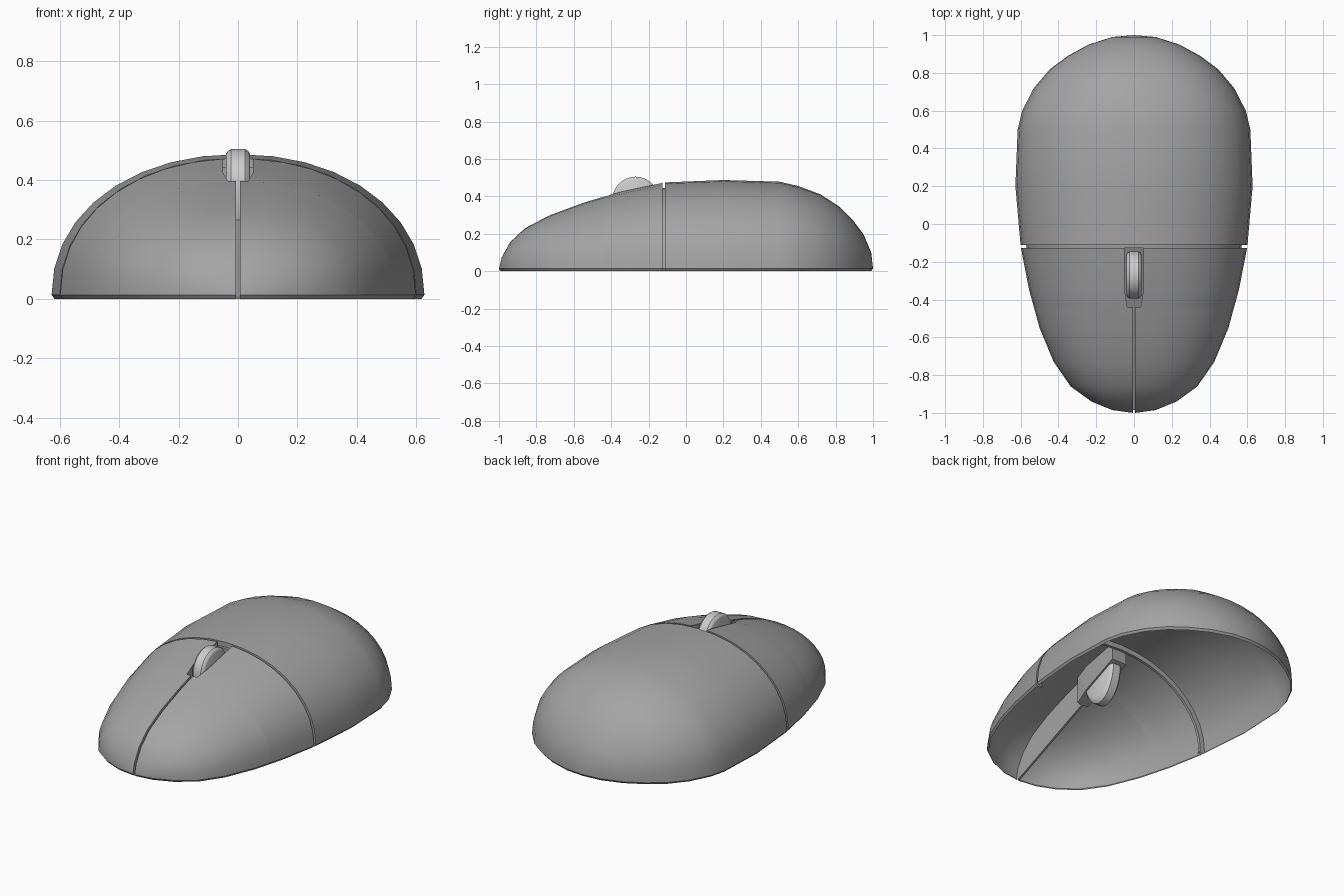
import bpy, bmesh, math

if "Cube" in bpy.data.objects:
    bpy.data.objects.remove(bpy.data.objects["Cube"])

# Body stations: y, half width, crown height
BODY = [(-1, 0, 0), (-.985, .115, .075), (-.94, .225, .155), (-.86, .335, .23),
        (-.73, .425, .298), (-.55, .50, .365), (-.35, .555, .425), (-.12, .600, .474),
        (.2, .628, .487), (.5, .616, .478), (.6, .592, .455), (.72, .53, .41),
        (.82, .445, .345), (.89, .35, .275), (.95, .24, .195), (.99, .115, .10), (1, 0, 0)]
GAP, SPLIT, N, LIP = .006, -.119, 2.1, .013
FRONT, REAR = SPLIT - .007, SPLIT + .007      # the two sides of the cross groove
DEPTH = .03

dark_grey = bpy.data.materials.new("dark_grey")
dark_grey.diffuse_color = (.37, .37, .37, 1)
dark_grey.use_nodes = True
dark_grey.node_tree.nodes["Principled BSDF"].inputs["Base Color"].default_value = dark_grey.diffuse_color


def station(y):
    for (y0, w0, h0), (y1, w1, h1) in zip(BODY, BODY[1:]):
        if y0 <= y <= y1:
            t = (y - y0) / (y1 - y0)
            return w0 + (w1 - w0) * t, h0 + (h1 - h0) * t


def make_object(name, bm, material=None):
    mesh = bpy.data.meshes.new(name)
    bm.to_mesh(mesh)
    bm.free()
    ob = bpy.data.objects.new(name, mesh)
    bpy.context.collection.objects.link(ob)
    if material:
        mesh.materials.append(material)
    bpy.ops.object.select_all(action='DESELECT')
    ob.select_set(True)
    bpy.context.view_layer.objects.active = ob
    bpy.ops.object.shade_smooth_by_angle(angle=math.radians(37))


def skin(bm, rows, flip=False):
    for r0, r1 in zip(rows, rows[1:]):
        for j in range(len(r0) - 1):
            f = (r0[j], r1[j], r1[j + 1], r0[j + 1])
            bm.faces.new(f[::-1] if flip else f)


# Half width of the centre slit and wheel slot, and their straight sloping floor
def slot_edge(y):
    return GAP if y < -.44 else .035 + .015 * min(1, (y + .44) / .09)


def floor_z(y):
    return max(.005, .375 * (y + .99) / .87)


def shell(name, ys, segs, half=False, side=1):
    """Thin skin of arched sections (y, inset); a half arch ends in a wall down to the slot floor."""
    bm = bmesh.new()
    rows = []
    for y, inset in ys:
        w, h = (max(0, v - inset) for v in station(y))
        edge = slot_edge(y) if half else 0
        end = math.pi
        if half:
            end = math.acos(min(1, edge / w) ** (N / 2)) if w else 0
        pts = []
        for j in range(segs + 1):
            a = end * j / segs
            c, s = math.cos(a), max(0, math.sin(a))
            x = math.copysign(abs(c) ** (2 / N), c) * w
            z = s ** (2 / N) * max(0, h - LIP) if s > 1e-6 else 0
            pts.append((max(x, edge) if half else x, y, LIP + z))
        # chamfered lip at the base
        lips = [(p[0] * .984, y * .99 if abs(y) > .5 else y, 0) for p in (pts[0], pts[-1])]
        last = (edge, y, min(pts[-1][2] - .002, floor_z(y))) if half else lips[1]
        pts = [lips[0]] + pts + [last]
        rows.append([bm.verts.new((x * side, y, z)) for x, y, z in pts])
    skin(bm, rows, side < 0)
    bmesh.ops.remove_doubles(bm, verts=bm.verts, dist=1e-5)
    make_object(name, bm, dark_grey)


# Rear palm cover with the groove wall at its front edge
shell("palm_cover", [(REAR, DEPTH), (REAR, 0)] + [(s[0], 0) for s in BODY if s[0] > REAR + .01], 18)

# Two front buttons with the groove wall at their rear edge
button_ys = sorted([s[0] for s in BODY if s[0] < -.13] + [-.443, -.44])
for label, side in (("right", 1), ("left", -1)):
    shell(label + "_button", [(y, 0) for y in button_ys] + [(FRONT, 0), (FRONT, DEPTH)], 9, True, side)

# Floor of the cross groove
shell("cross_groove_floor", [(FRONT, DEPTH), (REAR, DEPTH)], 18)

# Floor of the slit and wheel slot, with the slot's rear wall
bm = bmesh.new()
rows = []
path = [(y, floor_z(y)) for y in (-.985, -.443, -.44, -.35, FRONT)]
path.append((FRONT, station(FRONT)[1] - DEPTH))
for y, z in path:
    x = slot_edge(y)
    rows.append([bm.verts.new((x, y, z)), bm.verts.new((-x, y, z))])
skin(bm, rows)
make_object("wheel_slot_floor", bm, dark_grey)

# Scroll wheel with chamfered rim, its lower half reaching down inside the body
bm = bmesh.new()
rings = []
for x, r in ((-.04, .108), (-.037, .115), (-.024, .125), (.024, .125), (.037, .115), (.04, .108)):
    ring = []
    for k in range(28):
        s = math.sin(k * math.tau / 28)
        ring.append(bm.verts.new((x, -.27 + r * math.cos(k * math.tau / 28),
                                  .38 + r * s * (1 if s > 0 else 1.7))))
    rings.append(ring)
for a, b in zip(rings, rings[1:]):
    for k in range(28):
        n = (k + 1) % 28
        bm.faces.new((a[k], a[n], b[n], b[k]))
bm.faces.new(rings[0])
bm.faces.new(rings[-1])
bmesh.ops.recalc_face_normals(bm, faces=bm.faces)
make_object("scroll_wheel", bm)
